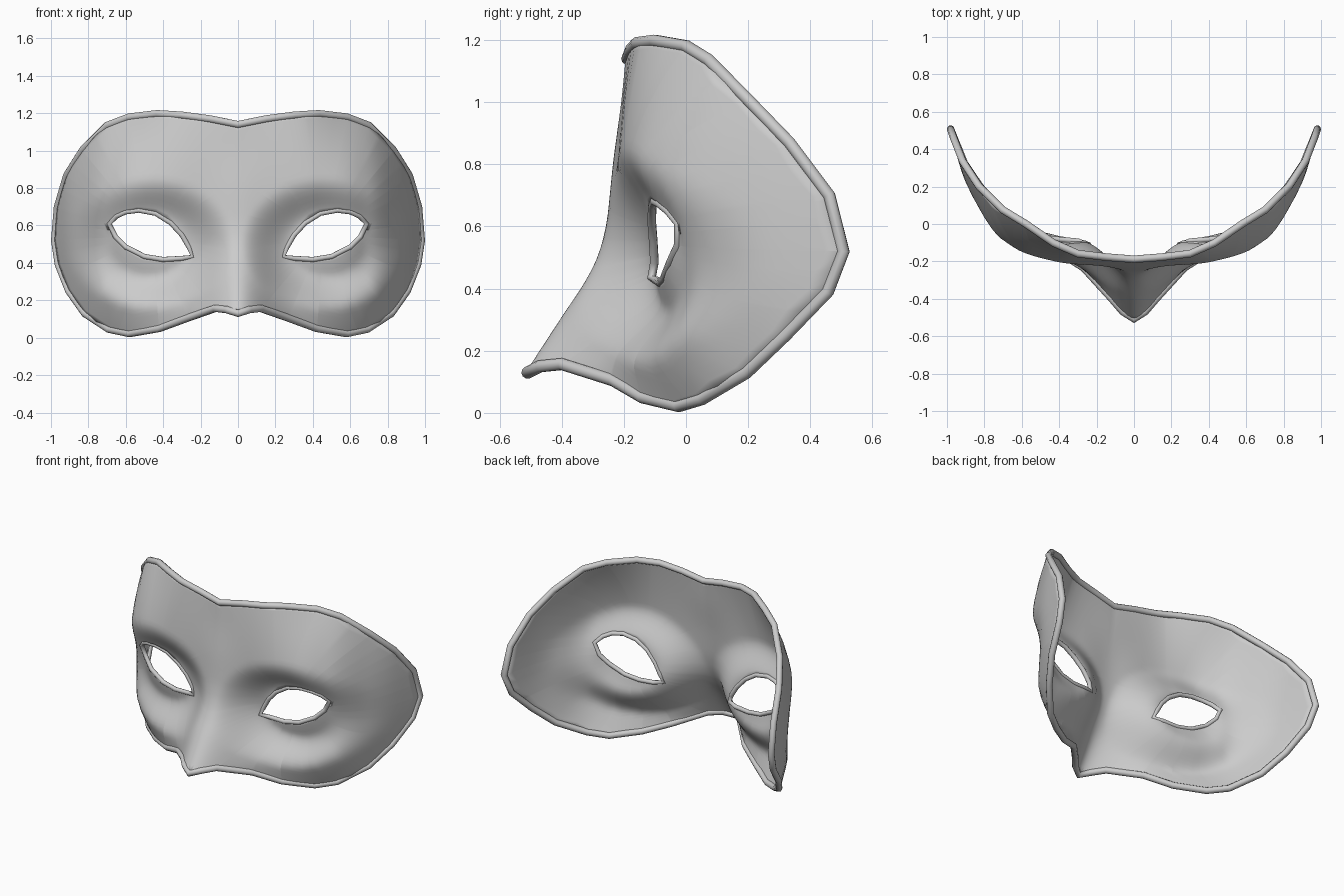
import bpy, bmesh, math

if "Cube" in bpy.data.objects:
    bpy.data.objects.remove(bpy.data.objects["Cube"])

# Half outline, top centre round the side to bottom centre (x, z)
OUTLINE = [(0, 1.14), (.15, 1.17), (.3, 1.19), (.43, 1.198), (.58, 1.18), (.70, 1.135),
           (.83, 1.005), (.915, .87), (.965, .70), (.98, .52), (.96, .39), (.905, .25),
           (.82, .13), (.69, .045), (.58, .022), (.42, .05), (.27, .105), (.12, .157),
           (.06, .15), (0, .13)]
# Eye opening (x, z)
EYE = [(.242, .435), (.30, .424), (.40, .418), (.50, .434), (.60, .485), (.655, .54),
       (.688, .61), (.65, .65), (.60, .673), (.53, .682), (.44, .665), (.36, .615),
       (.30, .55), (.262, .485)]
CENTRE = (.46, .55)

# Profiles: wrap around the face, vertical bulge, nose height
WRAP = [(0, -.22), (.2, -.22), (.3, -.22), (.42, -.215), (.58, -.185), (.69, -.115),
        (.75, -.05), (.82, .07), (.91, .265), (.98, .505)]
BULGE = [(0, .03), (.3, .05), (.42, .085), (.58, .157), (.7, .178), (.98, .2)]
NOSE = [(.13, .31), (.17, .28), (.32, .172), (.42, .102), (.5, .06), (.58, .036),
        (.65, .025), (.8, .014), (1.0, 0), (1.2, 0)]


def smooth_lookup(table, x):
    """Cubic interpolation through a profile."""
    x = min(max(x, table[0][0]), table[-1][0])
    n = len(table)
    i = next(k for k in range(n - 1) if x <= table[k + 1][0])

    def slope(k):
        a, b = table[max(k - 1, 0)], table[min(k + 1, n - 1)]
        return (b[1] - a[1]) / (b[0] - a[0])
    (x0, y0), (x1, y1) = table[i], table[i + 1]
    h = x1 - x0
    t = (x - x0) / h
    return ((2*t**3 - 3*t**2 + 1) * y0 + (t**3 - 2*t**2 + t) * h * slope(i)
            + (3*t**2 - 2*t**3) * y1 + (t**3 - t**2) * h * slope(i + 1))


def depth(x, z):
    """Depth y of the mask surface."""
    x = abs(x)
    y = smooth_lookup(WRAP, x) + smooth_lookup(BULGE, x) * ((z - .58) / .55) ** 2
    sigma = .10 + .04 * min(max((.5 - z) / .35, 0), 1)
    y -= smooth_lookup(NOSE, z) * math.exp(-x * x / (2 * sigma * sigma))
    d = math.hypot((x - .47) / .38, (z - .50) / .30)
    t = min(max((d - .5) / .7, 0), 1)
    y += .125 * (1 - t * t * (3 - 2 * t)) * (1 - .8 * (z - .45))
    return y


def split_edges(loop):
    out = []
    for a, b in zip(loop, loop[1:] + loop[:1]):
        out += [a, ((a[0] + b[0]) / 2, (a[1] + b[1]) / 2)]
    return out


def ray_hit(loop, ang):
    """Where a ray from the eye centre crosses a loop."""
    c, s = math.cos(ang), math.sin(ang)
    best = None
    for a, b in zip(loop, loop[1:] + loop[:1]):
        ax, az, bx, bz = a[0]-CENTRE[0], a[1]-CENTRE[1], b[0]-CENTRE[0], b[1]-CENTRE[1]
        ca, cb = c * az - s * ax, c * bz - s * bx
        if ca * cb <= 1e-12 and abs(ca - cb) > 1e-9:
            u = min(max(ca / (ca - cb), 0), 1)
            r = c * (ax + u * (bx - ax)) + s * (az + u * (bz - az))
            if r > 0 and (best is None or r > best):
                best = r
    return CENTRE[0] + c * best, CENTRE[1] + s * best


# Mask shell: rings from the eye opening out to the half outline, mirrored
border = OUTLINE + [(0, .13 + 1.01 * k / 14) for k in range(1, 14)]
angles = sorted({round(math.atan2(z - CENTRE[1], x - CENTRE[0]), 5)
                 for x, z in split_edges(border) + split_edges(EYE)})
RINGS = 20
bm = bmesh.new()
columns = []
for ang in angles:
    (x0, z0), (x1, z1) = ray_hit(EYE, ang), ray_hit(border, ang)
    col = []
    for k in range(RINGS + 1):
        f = k / RINGS
        x, z = x0 + f * (x1 - x0), z0 + f * (z1 - z0)
        if x < 1e-3:
            x = 0
        col.append(bm.verts.new((x, depth(x, z), z)))
    columns.append(col)
for a, b in zip(columns, columns[1:] + columns[:1]):
    for k in range(RINGS):
        bm.faces.new((a[k], a[k + 1], b[k + 1], b[k]))
bmesh.ops.recalc_face_normals(bm, faces=bm.faces)
mesh = bpy.data.meshes.new("mask_shell")
bm.to_mesh(mesh)
bm.free()
mesh.shade_smooth()
shell = bpy.data.objects.new("mask_shell", mesh)
bpy.context.collection.objects.link(shell)
mirror = shell.modifiers.new("Mirror", 'MIRROR')
mirror.use_clip = True
solid = shell.modifiers.new("Solidify", 'SOLIDIFY')
solid.thickness = .012
solid.offset = 0


def rim(name, loops, radius):
    """Round piping along closed loops on the surface."""
    curve = bpy.data.curves.new(name, 'CURVE')
    curve.dimensions = '3D'
    curve.bevel_depth = radius
    curve.bevel_resolution = 3
    for loop in loops:
        spline = curve.splines.new('POLY')
        spline.points.add(len(loop) - 1)
        for p, (x, z) in zip(spline.points, loop):
            p.co = (x, depth(x, z), z, 1)
        spline.use_cyclic_u = True
    bpy.context.collection.objects.link(bpy.data.objects.new(name, curve))


# Piping round the outer edge and both eyes
rim("outer_rim", [OUTLINE + [(-x, z) for x, z in OUTLINE[-2:0:-1]]], .02)
rim("eye_rims", [EYE, [(-x, z) for x, z in EYE]], .014)
